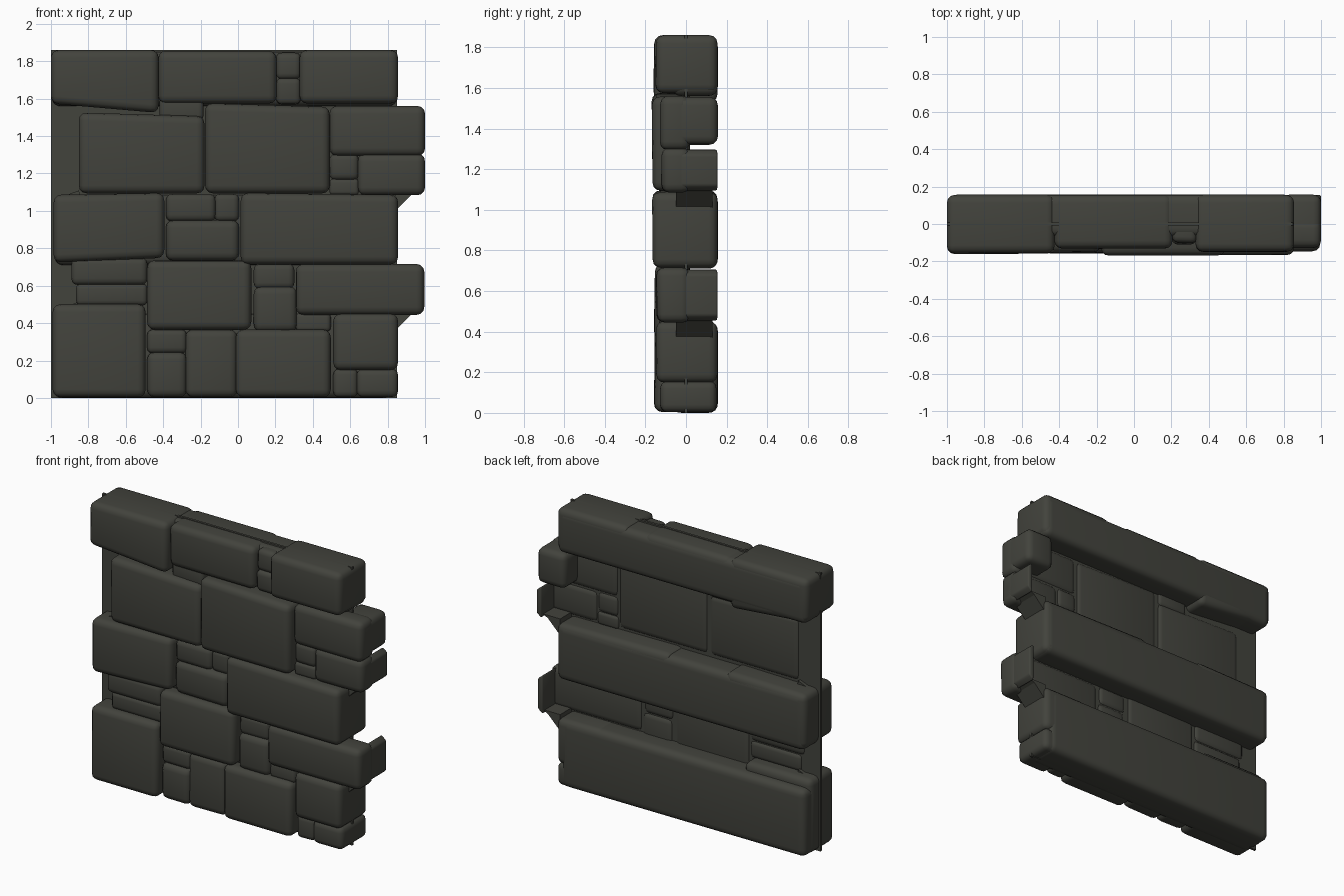
import bpy, bmesh, math, random
from mathutils import Vector

if "Cube" in bpy.data.objects:
    bpy.data.objects.remove(bpy.data.objects["Cube"])
random.seed(4)

mat = bpy.data.materials.new("dark stone")
mat.diffuse_color = (0.055, 0.056, 0.046, 1)
mat.use_nodes = True
mat.node_tree.nodes["Principled BSDF"].inputs["Base Color"].default_value = mat.diffuse_color


def finish(bm, name, smooth=True):
    bmesh.ops.recalc_face_normals(bm, faces=bm.faces)
    me = bpy.data.meshes.new(name)
    bm.to_mesh(me)
    bm.free()
    for p in me.polygons:
        p.use_smooth = smooth
    me.materials.append(mat)
    ob = bpy.data.objects.new(name, me)
    bpy.context.collection.objects.link(ob)
    return ob


def prism(name, pts, y0, y1, bevel=0.0, seg=3, jitter=0.0):
    """Outline in x-z pushed from y0 (front) to y1 (back), with rounded edges."""
    bm = bmesh.new()
    front = [bm.verts.new((x, y0 + random.uniform(-jitter, jitter), z)) for x, z in pts]
    back = [bm.verts.new((x, y1, z)) for x, z in pts]
    n = len(pts)
    bm.faces.new(front)
    bm.faces.new(back[::-1])
    for i in range(n):
        j = (i + 1) % n
        bm.faces.new((front[i], back[i], back[j], front[j]))
    if bevel:
        bmesh.ops.bevel(bm, geom=bm.edges[:], offset=bevel, segments=seg,
                        profile=0.55, affect='EDGES', clamp_overlap=True)
    return finish(bm, name, bevel > 0)


def stone(name, x0, x1, z0, z1, front, back=0.02, dz=(0, 0)):
    """Rounded stone; dz shifts the bottom-right and top-left corners."""
    g = 0.006
    x0, x1, z0, z1 = max(x0 - g, -1), min(x1 + g, 1), max(z0 - g, 0), min(z1 + g, 1.86)
    pts = [(x0, z0), (x1, z0 + dz[0]), (x1, z1), (x0, z1 + dz[1])]
    b = min(0.042, 0.24 * min(x1 - x0, z1 - z0))
    return prism(name, pts, -front, back, b, 3, 0.004)


# thin centre sheet
prism("centre_sheet", [(-1, 0), (0.85, 0), (0.85, 1.86), (-1, 1.86)], -0.008, 0.008)

# top course
stone("top_stone", -1, -0.43, 1.58, 1.86, .158, .155, (-.05, 0))
stone("top_stone", -0.42, 0.20, 1.58, 1.85, .13, .155)
stone("top_small", 0.21, 0.33, 1.71, 1.84, .10)
stone("top_small", 0.21, 0.33, 1.575, 1.705, .11)
stone("top_stone", 0.335, 0.85, 1.58, 1.86, .15, .155)
stone("top_small", -0.415, -0.19, 1.49, 1.60, .11)
# second course
stone("second_stone", -0.845, -0.185, 1.10, 1.50, .15, .02, (0, .02))
stone("second_stone", -0.17, 0.485, 1.10, 1.55, .168, .02, (0, .02))
stone("second_stone", 0.495, 1.0, 1.30, 1.555, .13)
stone("second_small", 0.495, 0.64, 1.17, 1.30, .11)
stone("second_small", 0.495, 0.64, 1.09, 1.165, .105)
stone("second_stone", 0.645, 1.0, 1.09, 1.30, .12)
# third course
stone("third_stone", -0.98, -0.40, 0.73, 1.09, .155, .155, (.025, -.01))
stone("third_small", -0.38, -0.125, 0.95, 1.085, .12)
stone("third_small", -0.12, 0.0, 0.95, 1.085, .11)
stone("third_stone", -0.38, 0.0, 0.74, 0.945, .13)
stone("third_stone", 0.02, 0.85, 0.72, 1.08, .165, .155, (0, .01))
# fourth course
stone("fourth_small", -0.885, -0.49, 0.61, 0.745, .125)
stone("fourth_small", -0.86, -0.49, 0.50, 0.605, .115)
stone("fourth_stone", -0.48, 0.065, 0.37, 0.73, .155)
stone("fourth_small", 0.09, 0.295, 0.59, 0.71, .115)
stone("fourth_stone", 0.09, 0.31, 0.36, 0.59, .13)
stone("fourth_stone", 0.315, 0.99, 0.45, 0.71, .145)
stone("fourth_small", 0.315, 0.49, 0.36, 0.45, .11)
# bottom course
stone("bottom_stone", -0.985, -0.50, 0.01, 0.495, .155, .10)
stone("bottom_small", -0.48, -0.28, 0.245, 0.36, .115)
stone("bottom_stone", -0.48, -0.28, 0.01, 0.24, .13)
stone("bottom_stone", -0.275, -0.01, 0.01, 0.36, .135)
stone("bottom_stone", -0.005, 0.49, 0.01, 0.36, .155)
stone("bottom_stone", 0.515, 0.85, 0.155, 0.445, .145, .155)
stone("bottom_small", 0.515, 0.635, 0.01, 0.15, .115)
stone("bottom_stone", 0.64, 0.85, 0.01, 0.15, .125, .15)

# long rounded back courses, reaching forward to fill the joints
for z0, z1, x0, x1 in ((1.56, 1.85, -0.995, 0.85), (0.71, 1.085, -0.98, 0.85),
                       (0.0, 0.45, -0.985, 0.82)):
    prism("back_course", [(x0, z0), (x1, z0), (x1, z1), (x0, z1)], -0.07, 0.157, 0.05, 4)

# right-hand return stones, the upper one solid and the others thin hollow ends
prism("return_stone", [(.79, 1.32), (1, 1.32), (1, 1.555), (.79, 1.555)], -0.12, 0.157, 0.042)
for z0, z1, x1 in ((1.09, 1.30, 1.0), (0.45, 0.71, 0.99)):
    prism("return_end", [(x1 - .035, z0), (x1, z0 + .03), (x1, z1 - .03), (x1 - .035, z1)],
          -0.08, 0.155, 0.01, 2)
    # sloping web under each overhanging end
    prism("overhang_web", [(.84, z0 - .09), (.93, z0), (.97, z0 + .02), (.84, z0 + .02)], -0.05, 0.13)
# matching webs at the left side
for z, s in ((1.09, 1), (0.745, -1), (0.495, 1)):
    prism("left_web", [(-.98, z - .03 * s), (-.85, z + .02 * s), (-.84, z - .05 * s)], -0.07, 0.03)
